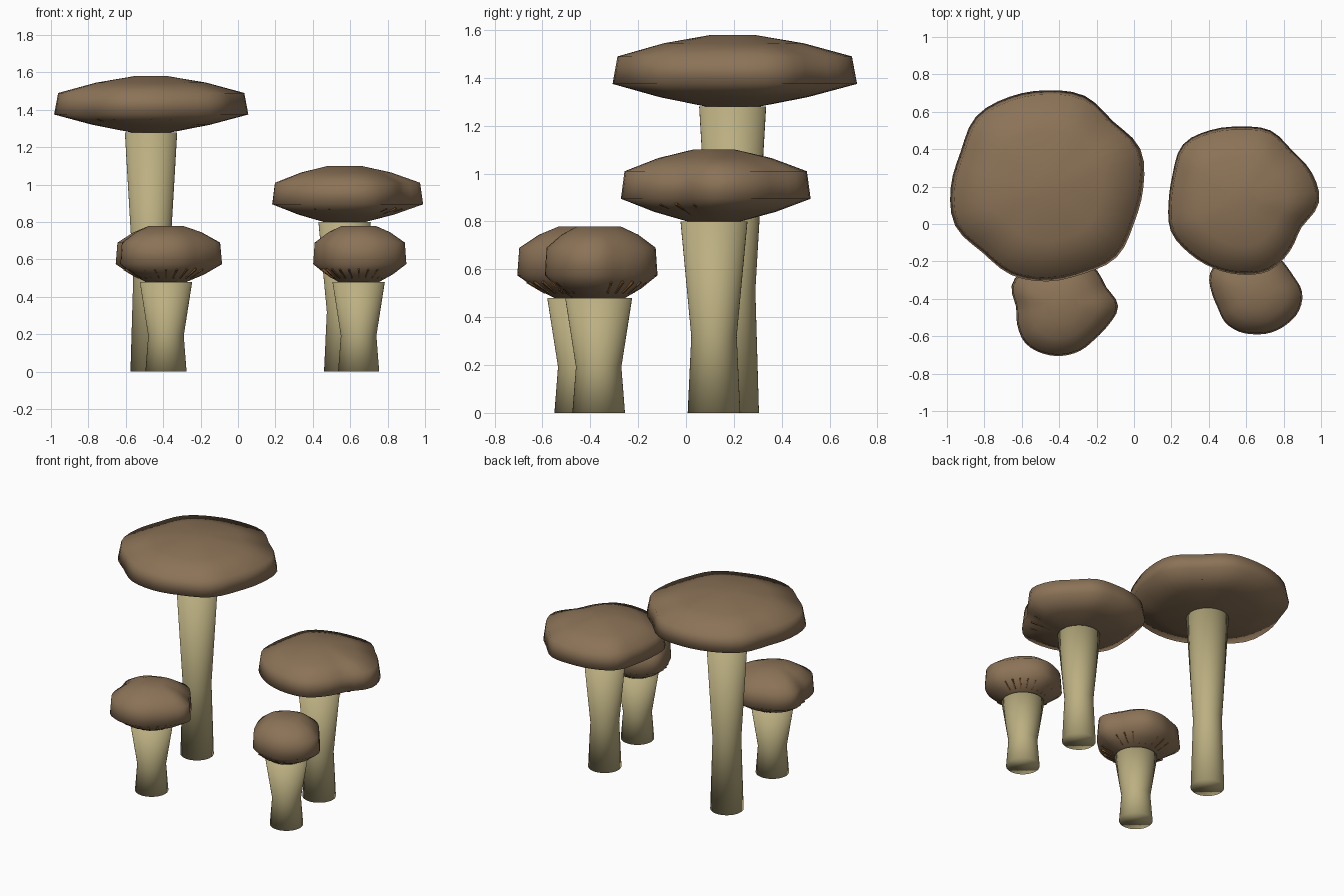
import bpy, bmesh, math
from mathutils import Vector, Matrix

if "Cube" in bpy.data.objects:
    bpy.data.objects.remove(bpy.data.objects["Cube"])


def material(name, rgb):
    m = bpy.data.materials.new(name)
    m.diffuse_color = (*rgb, 1)
    m.use_nodes = True
    m.node_tree.nodes["Principled BSDF"].inputs["Base Color"].default_value = m.diffuse_color
    return m


CAP = material("cap_brown", (0.26, 0.17, 0.095))
STEM = material("stem_cream", (0.50, 0.43, 0.22))
GILL = material("gill_rust", (0.22, 0.10, 0.03))
SEG = 48


def finish(bm, name, mat, loc, smooth=True):
    bmesh.ops.recalc_face_normals(bm, faces=bm.faces)
    for f in bm.faces:
        f.smooth = smooth
    me = bpy.data.meshes.new(name)
    bm.to_mesh(me)
    bm.free()
    me.materials.append(mat)
    ob = bpy.data.objects.new(name, me)
    ob.location = loc
    bpy.context.collection.objects.link(ob)


def outline(radii, a):
    """Periodic cubic interpolation through evenly spaced radii."""
    n = len(radii)
    t = a / (2 * math.pi) * n
    i = int(math.floor(t))
    t -= i
    p0, p1, p2, p3 = (radii[(i + k) % n] for k in (-1, 0, 1, 2))
    return p1 + 0.5 * t * (p2 - p0 + t * (2 * p0 - 5 * p1 + 4 * p2 - p3
                                          + t * (3 * (p1 - p2) + p3 - p0)))


def loft(rings):
    """Skin a stack of (z, radius function) rings and close both ends."""
    bm = bmesh.new()
    angles = [2 * math.pi * i / SEG for i in range(SEG)]
    loops = [[bm.verts.new((fn(a) * math.cos(a), fn(a) * math.sin(a), z))
              for a in angles] for z, fn in rings]
    for lo, hi in zip(loops, loops[1:]):
        for i in range(SEG):
            j = (i + 1) % SEG
            bm.faces.new((lo[i], lo[j], hi[j], hi[i]))
    bm.faces.new(loops[0][::-1])
    bm.faces.new(loops[-1])
    return bm


def mushroom(name, x, y, height, radii, gill_drop):
    # stem with a narrow waist and a flared top
    prof = [(0, 0.11), (0.4 * height, 0.095), (height, 0.14)]
    finish(loft([(z, lambda a, r=r: r) for z, r in prof]),
           name + "_stem", STEM, (x, y, 0))

    # wavy cap: (height, inner radius, blend from inner radius to outline)
    shape = [(0, 0.11, 0), (0.04, 0.11, 0.5), (0.095, 0.11, 1),
             (0.21, 0.09, 0.95), (0.265, 0.09, 0.48), (0.30, 0.09, 0)]
    rings = [(z, lambda a, r=r, k=k: r + k * (outline(radii, a) - r))
             for z, r, k in shape]
    finish(loft(rings), name + "_cap", CAP, (x, y, height))

    # thin radial gills that surface where the cap edge dips inward
    mean = sum(radii) / len(radii)
    p = Vector((0.11 + 0.25 * (mean - 0.11), 0, 0.02 + gill_drop))
    q = Vector((0.11 + 0.72 * (mean - 0.11), 0, 0.064 + gill_drop))
    bm = bmesh.new()
    for i in range(24):
        tilt = -math.atan2(q.z - p.z, q.x - p.x)
        m = (Matrix.Rotation(2 * math.pi * i / 24, 4, 'Z')
             @ Matrix.Translation((p + q) / 2) @ Matrix.Rotation(tilt, 4, 'Y')
             @ Matrix.Diagonal(((q - p).length, 0.009, 0.012, 1)))
        bmesh.ops.create_cube(bm, size=1, matrix=m)
    finish(bm, name + "_gills", GILL, (x, y, height), False)


mushroom("tall_mushroom", -0.465, 0.195, 1.28,
         [.515, .54, .50, .53, .52, .525, .537, .50,
          .515, .532, .49, .505, .502, .50, .527, .503], 0.009)
mushroom("medium_mushroom", 0.57, 0.117, 0.80,
         [.420, .412, .39, .415, .404, .417, .436, .393,
          .385, .404, .388, .382, .388, .398, .372, .353], 0.010)
mushroom("small_left_mushroom", -0.385, -0.44, 0.48,
         [.300, .259, .267, .283, .273, .262, .283, .291,
          .246, .259, .278, .273, .265, .257, .249, .267], 0.004)
mushroom("small_right_mushroom", 0.645, -0.365, 0.48,
         [.254, .225, .222, .235, .246, .241, .251, .259,
          .230, .214, .225, .227, .225, .233, .243, .257], 0.004)
